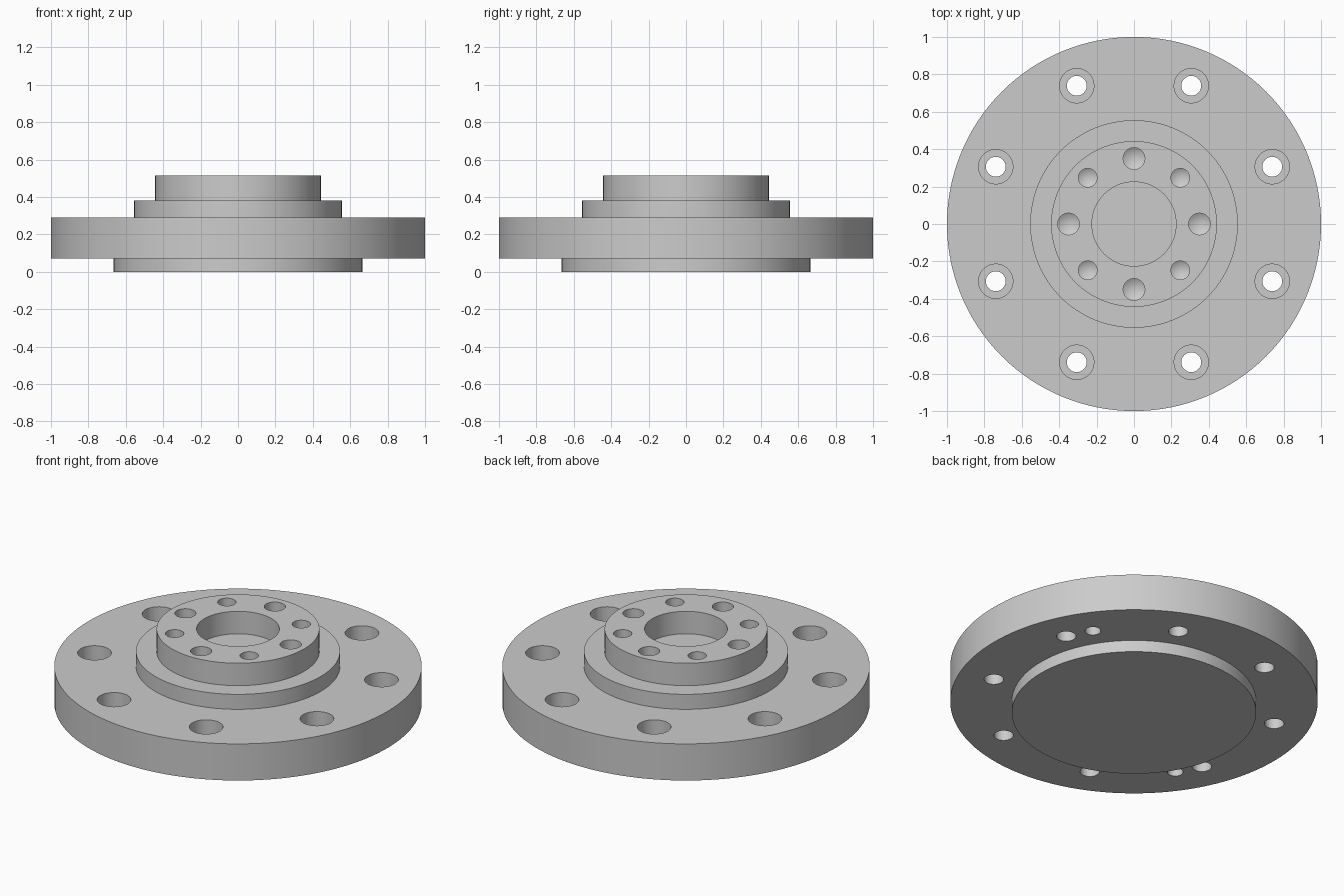
import bpy
import bmesh
from math import cos, sin, radians, tau

cube = bpy.data.objects.get("Cube")
if cube:
    bpy.data.objects.remove(cube, do_unlink=True)

steel = bpy.data.materials.new("grey steel")
steel.use_nodes = True
grey = (0.6, 0.6, 0.6, 1)
steel.diffuse_color = grey
steel.node_tree.nodes["Principled BSDF"].inputs["Base Color"].default_value = grey


def revolve(bm, profile, sides, x=0, y=0):
    """Closed solid from (radius, z) points listed from bottom axis to top axis."""
    rings = []
    for r, z in profile:
        if r == 0:
            rings.append([bm.verts.new((x, y, z))])
        else:
            rings.append([bm.verts.new((x + r * cos(tau * i / sides),
                                        y + r * sin(tau * i / sides), z))
                          for i in range(sides)])
    for a, b in zip(rings, rings[1:]):
        if len(a) == 1 or len(b) == 1:
            continue
        for i in range(sides):
            j = (i + 1) % sides
            bm.faces.new((a[i], a[j], b[j], b[i]))
    # Close each end with a cone where it has a point, otherwise a flat cap
    for end, near in ((rings[0], rings[1]), (rings[-1], rings[-2])):
        if len(end) == 1:
            for i in range(sides):
                bm.faces.new((end[0], near[i], near[(i + 1) % sides]))
        else:
            bm.faces.new(end)


def make_object(name, bm):
    bmesh.ops.recalc_face_normals(bm, faces=bm.faces)
    mesh = bpy.data.meshes.new(name)
    bm.to_mesh(mesh)
    bm.free()
    mesh.materials.append(steel)
    obj = bpy.data.objects.new(name, mesh)
    bpy.context.collection.objects.link(obj)
    return obj


def drill_ring(bm, profile, radius, start, count, sides=32):
    for k in range(count):
        a = radians(start) + tau * k / count
        revolve(bm, profile, sides, radius * cos(a), radius * sin(a))


# Stepped flange body with locating boss below and recessed hub above
top = 0.515
bm = bmesh.new()
revolve(bm, [(0.665, 0), (0.665, 0.07), (1, 0.07), (1, 0.29), (0.555, 0.29),
             (0.555, 0.38), (0.443, 0.38), (0.443, top), (0.225, top),
             (0.225, 0.38)], 128)
flange = make_object("flange_body", bm)

# Drills for every hole
bm = bmesh.new()
# counterbored bolt holes through the flange
drill_ring(bm, [(0.053, 0.02), (0.053, 0.16), (0.092, 0.16), (0.092, 0.35)],
           0.8, 22.5, 8)
# two blind pin holes in the underside
drill_ring(bm, [(0.043, 0.02), (0.043, 0.18)], 0.8, 33.75, 2)
# alternating large and small pointed holes in the hub
for r, start in ((0.058, 0), (0.05, 45)):
    drill_ring(bm, [(0, top - 0.2 - 0.6 * r), (r, top - 0.2), (r, 0.6)],
               0.35, start, 4)
drills = make_object("hole_drills", bm)
drills.hide_render = True

# Cut the holes, then drop the drills
cut = flange.modifiers.new("holes", "BOOLEAN")
cut.operation = "DIFFERENCE"
cut.solver = "EXACT"
cut.object = drills
bpy.ops.object.select_all(action="DESELECT")
bpy.context.view_layer.objects.active = flange
flange.select_set(True)
bpy.ops.object.modifier_apply(modifier=cut.name)
bpy.data.objects.remove(drills, do_unlink=True)
bpy.ops.object.shade_smooth_by_angle(angle=radians(25))
